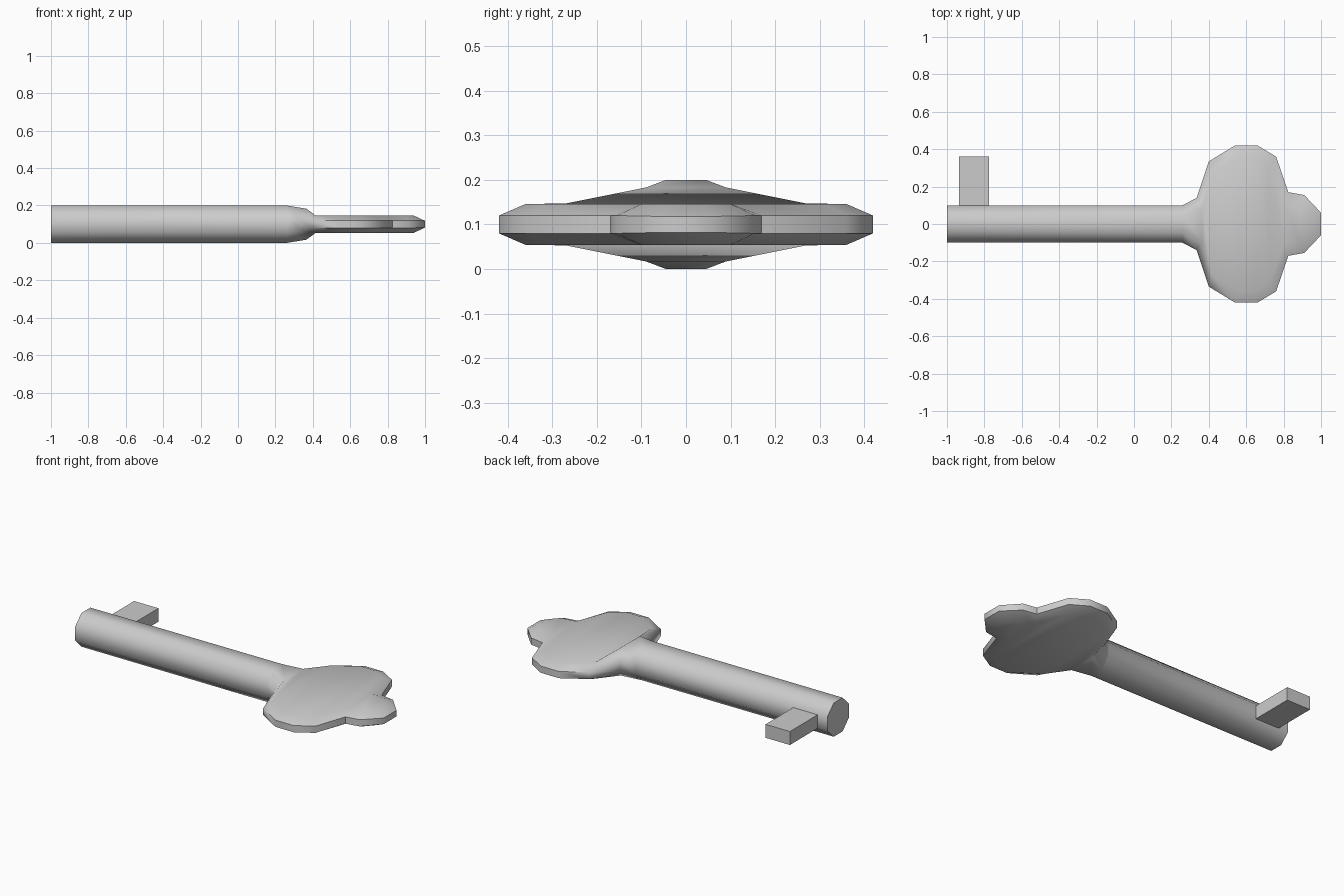
import bpy, bmesh, math

if "Cube" in bpy.data.objects:
    bpy.data.objects.remove(bpy.data.objects["Cube"])

MID = 0.1  # height of the key's centre plane

steel = bpy.data.materials.new("grey_metal")
steel.use_nodes = True
grey = (0.6, 0.6, 0.6, 1)
steel.diffuse_color = grey
steel.node_tree.nodes["Principled BSDF"].inputs["Base Color"].default_value = grey


def finish(bm, name):
    bmesh.ops.recalc_face_normals(bm, faces=bm.faces)
    mesh = bpy.data.meshes.new(name)
    bm.to_mesh(mesh)
    bm.free()
    mesh.materials.append(steel)
    obj = bpy.data.objects.new(name, mesh)
    bpy.context.collection.objects.link(obj)
    return obj


# Eight-sided sections: rim x, rim half width, rim half height,
# then x, half width and half height of the upper and lower flats
sections = [
    (-1.0, 0.1, 0.042, -1.0, 0.042, 0.1),
    (0.26, 0.1, 0.042, 0.26, 0.045, 0.1),
    (0.335, 0.14, 0.03, 0.365, 0.09, 0.083),
    (0.40, 0.335, 0.02, 0.415, 0.27, 0.047),
    (0.54, 0.42, 0.02, 0.55, 0.36, 0.046),
    (0.66, 0.42, 0.02, 0.645, 0.36, 0.046),
    (0.76, 0.36, 0.02, 0.725, 0.31, 0.046),
    (0.825, 0.17, 0.02, 0.80, 0.11, 0.046),
    (0.91, 0.155, 0.02, 0.89, 0.1, 0.046),
    (1.0, 0.06, 0.018, 0.94, 0.045, 0.046),
]

# Shaft and bow as one lofted body
bm = bmesh.new()
rings = []
for xr, wr, hr, xf, wf, hf in sections:
    pts = [(xr, wr, hr), (xf, wf, hf), (xf, -wf, hf), (xr, -wr, hr),
           (xr, -wr, -hr), (xf, -wf, -hf), (xf, wf, -hf), (xr, wr, -hr)]
    rings.append([bm.verts.new((x, y, MID + z)) for x, y, z in pts])
for a, b in zip(rings, rings[1:]):
    for i in range(8):
        j = (i + 1) % 8
        bm.faces.new((a[i], a[j], b[j], b[i]))
bm.faces.new(rings[0])

# Rounded tip: rim face plus slopes up to the flats
t = rings[-1]
bm.faces.new((t[0], t[1], t[2], t[3]))
bm.faces.new((t[0], t[3], t[4], t[7]))
bm.faces.new((t[4], t[5], t[6], t[7]))
body = finish(bm, "shaft_and_bow")
bpy.ops.object.select_all(action="DESELECT")
body.select_set(True)
bpy.context.view_layer.objects.active = body
bpy.ops.object.shade_smooth_by_angle(angle=math.radians(60))

# Bit: a plain block standing out from the shaft
bm = bmesh.new()
bmesh.ops.create_cube(bm, size=1)
bmesh.ops.scale(bm, vec=(0.16, 0.30, 0.08), verts=bm.verts)
bmesh.ops.translate(bm, vec=(-0.855, 0.21, 0.095), verts=bm.verts)
finish(bm, "bit")
